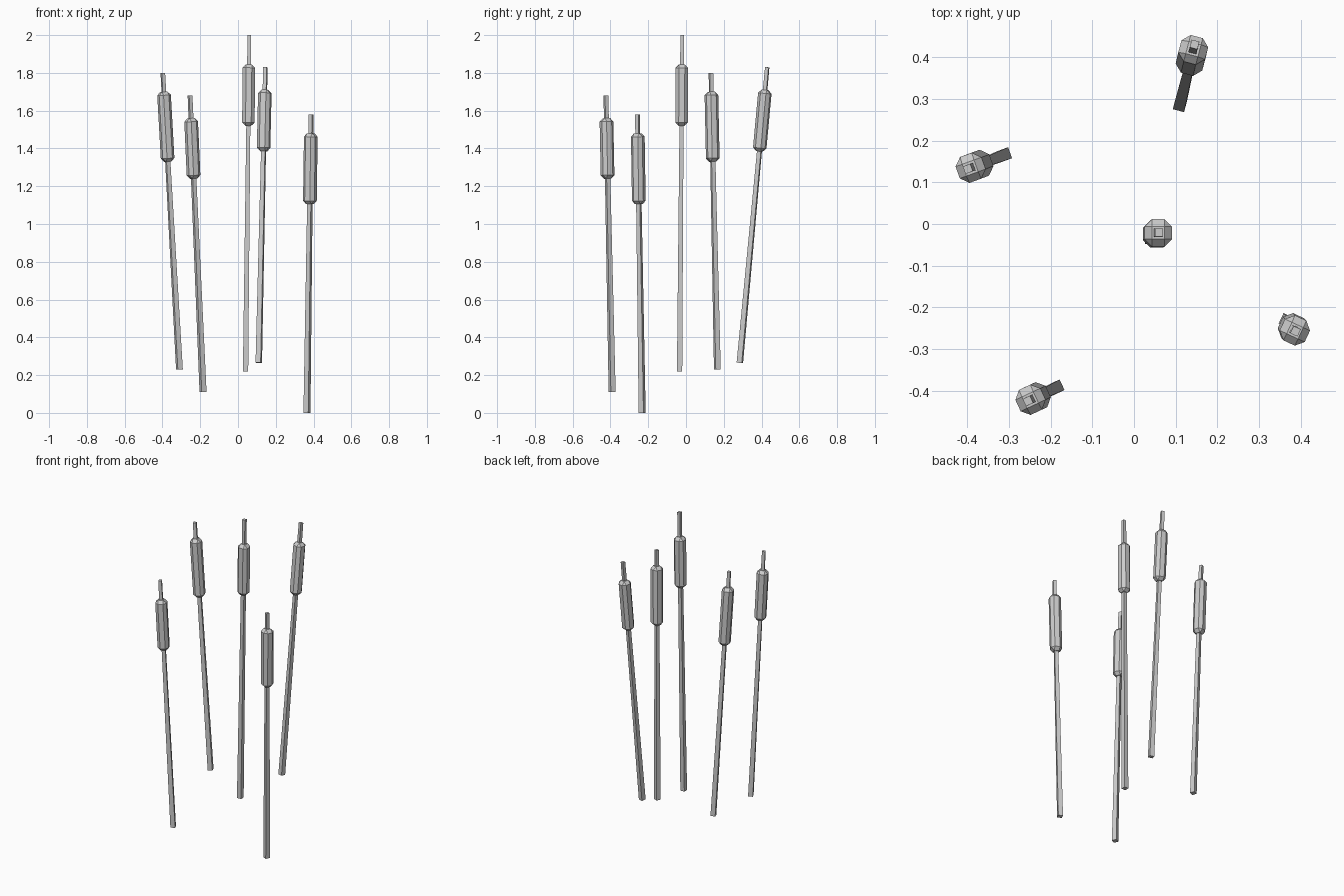
import bpy, bmesh, math
from mathutils import Vector, Matrix

if "Cube" in bpy.data.objects:
    bpy.data.objects.remove(bpy.data.objects["Cube"])

STEM_BASE, STEM_TOP = 0.028, 0.019   # square stem widths
HEAD_WIDTH, HEAD_BEVEL = 0.066, 0.018

# base point, tip point, head bottom z, head top z, twist in degrees
REEDS = [
    ((-0.310, 0.166, 0.23), (-0.398, 0.132, 1.80), 1.33, 1.70, 20),
    ((-0.185, -0.391, 0.11), (-0.254, -0.424, 1.68), 1.24, 1.56, 25),
    ((0.040, -0.034, 0.22), (0.060, -0.020, 2.00), 1.52, 1.845, 0),
    ((0.110, 0.285, 0.265), (0.145, 0.430, 1.83), 1.385, 1.71, -15),
    ((0.365, -0.232, 0.00), (0.387, -0.257, 1.58), 1.105, 1.48, -25),
]


def add_object(name, bm, matrix):
    mesh = bpy.data.meshes.new(name)
    bm.to_mesh(mesh)
    bm.free()
    obj = bpy.data.objects.new(name, mesh)
    obj.matrix_world = matrix
    bpy.context.collection.objects.link(obj)


def frame(base, tip, twist):
    """Local z runs along the leaning stem from its base."""
    lean = Vector((0, 0, 1)).rotation_difference(tip - base)
    return (Matrix.Translation(base) @ lean.to_matrix().to_4x4()
            @ Matrix.Rotation(math.radians(twist), 4, 'Z'))


for i, (base, tip, low, high, twist) in enumerate(REEDS, 1):
    base, tip = Vector(base), Vector(tip)
    length = (tip - base).length
    per_z = length / (tip.z - base.z)
    matrix = frame(base, tip, twist)

    # Tapered four-sided stem
    bm = bmesh.new()
    bmesh.ops.create_cube(bm, size=1)
    for v in bm.verts:
        w = STEM_TOP if v.co.z > 0 else STEM_BASE
        v.co = (v.co.x * w, v.co.y * w, length if v.co.z > 0 else 0)
    add_object(f"stem_{i}", bm, matrix)

    # Seed head: a long box with all edges chamfered
    z0, z1 = (low - base.z) * per_z, (high - base.z) * per_z
    bm = bmesh.new()
    bmesh.ops.create_cube(bm, size=1)
    for v in bm.verts:
        v.co = (v.co.x * HEAD_WIDTH, v.co.y * HEAD_WIDTH, z1 if v.co.z > 0 else z0)
    bmesh.ops.bevel(bm, geom=bm.edges[:], offset=HEAD_BEVEL, segments=1,
                    affect='EDGES', profile=0.5)
    add_object(f"seed_head_{i}", bm, matrix)
